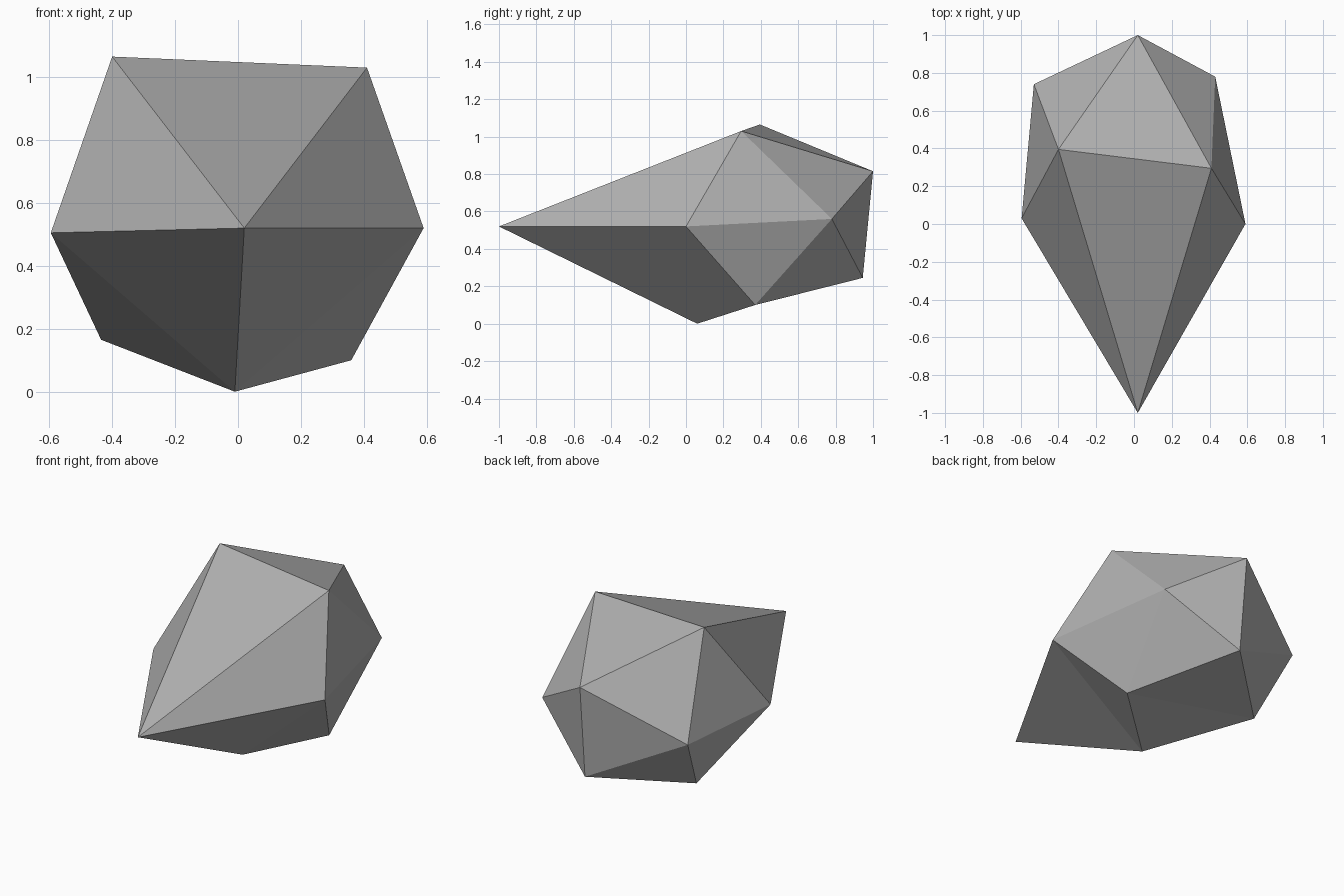
import bpy
import bmesh

cube = bpy.data.objects.get("Cube")
if cube:
    bpy.data.objects.remove(cube, do_unlink=True)

# Stone grey material
grey = bpy.data.materials.new("stone grey")
grey.use_nodes = True
colour = (0.44, 0.44, 0.44, 1)
grey.diffuse_color = colour
grey.node_tree.nodes["Principled BSDF"].inputs["Base Color"].default_value = colour

# The rock is two staggered rings of corners between a front tip and a back tip
front_tip = (0.02, -1, 0.52)
front_ring = [(0.41, 0.295, 1.03), (-0.40, 0.395, 1.065), (-0.595, 0.03, 0.505),
              (-0.01, 0.06, 0), (0.59, 0, 0.52)]
back_ring = [(0.02, 1, 0.815), (-0.53, 0.74, 0.51), (-0.435, 0.52, 0.165),
             (0.36, 0.37, 0.10), (0.43, 0.78, 0.56)]
back_tip = (0.024, 0.945, 0.245)

bm = bmesh.new()
nose = bm.verts.new(front_tip)
tail = bm.verts.new(back_tip)
front = [bm.verts.new(p) for p in front_ring]
back = [bm.verts.new(p) for p in back_ring]

# Fan around each tip, and a zigzag band joining the rings
count = len(front)
for i in range(count):
    j = (i + 1) % count
    bm.faces.new((nose, front[i], front[j]))
    bm.faces.new((front[j], front[i], back[i]))
    bm.faces.new((front[j], back[i], back[j]))
    bm.faces.new((tail, back[j], back[i]))
bmesh.ops.recalc_face_normals(bm, faces=bm.faces[:])

mesh = bpy.data.meshes.new("rock")
bm.to_mesh(mesh)
bm.free()
mesh.materials.append(grey)
rock = bpy.data.objects.new("rock", mesh)
bpy.context.collection.objects.link(rock)
